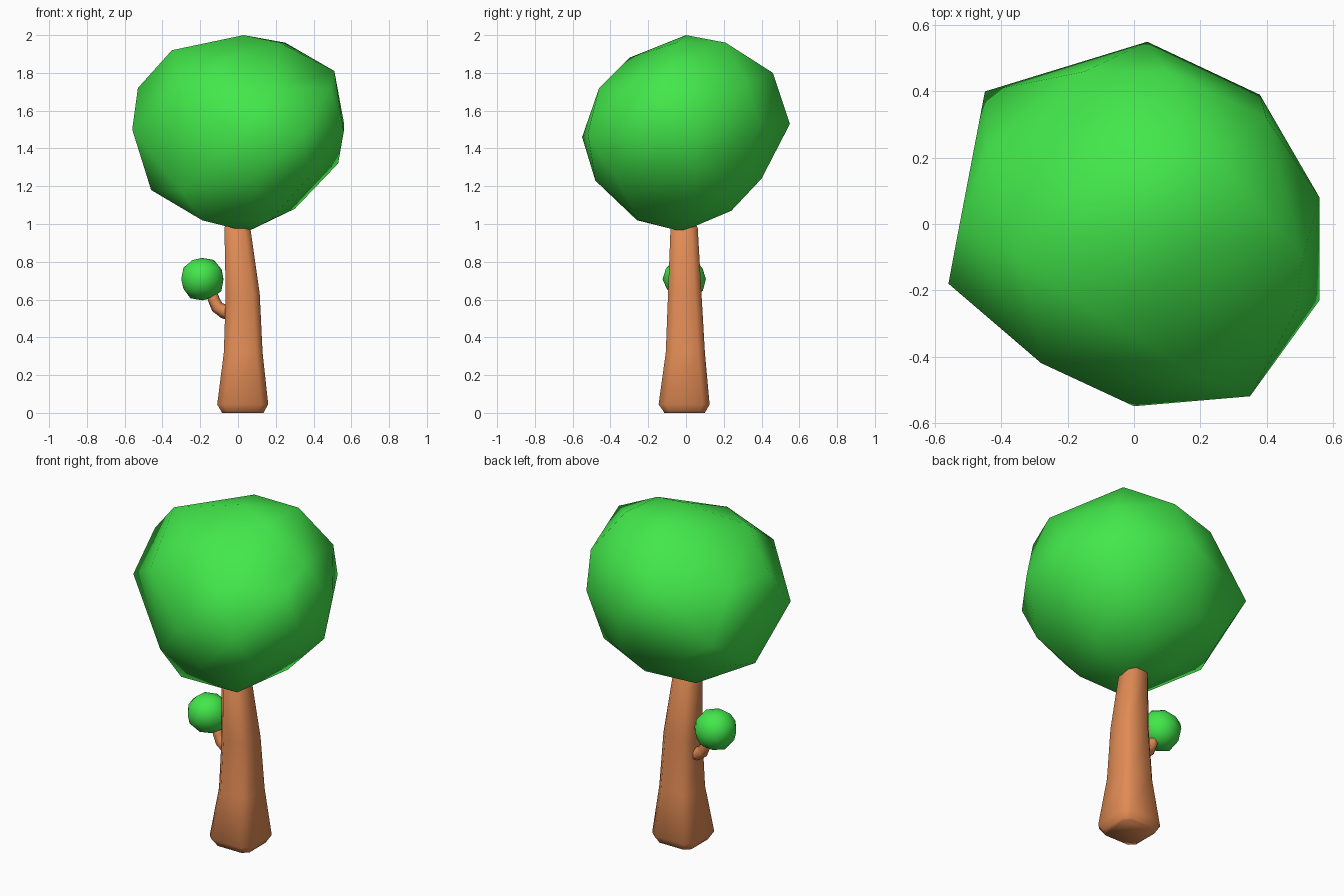
import bpy, bmesh, random
from mathutils import Vector

if "Cube" in bpy.data.objects:
    bpy.data.objects.remove(bpy.data.objects["Cube"])

random.seed(4)


def material(name, rgb):
    m = bpy.data.materials.new(name)
    m.diffuse_color = (*rgb, 1)
    m.use_nodes = True
    m.node_tree.nodes["Principled BSDF"].inputs["Base Color"].default_value = m.diffuse_color
    return m


GREEN = material("leaf_green", (0.055, 0.80, 0.07))
BROWN = material("bark_brown", (0.76, 0.26, 0.09))


def finish(bm, name, mat):
    bmesh.ops.recalc_face_normals(bm, faces=bm.faces)
    for f in bm.faces:
        f.smooth = True
    me = bpy.data.meshes.new(name)
    bm.to_mesh(me)
    bm.free()
    me.materials.append(mat)
    ob = bpy.data.objects.new(name, me)
    bpy.context.collection.objects.link(ob)
    return ob


def loft(name, rings, mat):
    """Skin a list of equal-length point rings and cap both ends."""
    bm = bmesh.new()
    loops = [[bm.verts.new(p) for p in r] for r in rings]
    n = len(loops[0])
    for a, b in zip(loops, loops[1:]):
        for i in range(n):
            j = (i + 1) % n
            bm.faces.new((a[i], a[j], b[j], b[i]))
    bm.faces.new(loops[0])
    bm.faces.new(loops[-1])
    return finish(bm, name, mat)


# Crown: lumpy low-poly ball, the hull of its corners from top to bottom
corners = (
    (0.03, 0, 2.0), (0.25, 0.21, 1.96), (-0.04, 0.21, 1.96), (0.22, -0.05, 1.96),
    (-0.35, -0.10, 1.92), (-0.06, -0.30, 1.88), (0.51, -0.10, 1.81), (0.10, 0.46, 1.80),
    (-0.15, 0.46, 1.72), (0.40, 0.32, 1.74), (-0.53, -0.02, 1.72), (0.20, -0.46, 1.72),
    (-0.44, 0.22, 1.70), (-0.28, -0.42, 1.70), (0.49, -0.26, 1.72),
    (0.56, 0.08, 1.54), (0.04, 0.55, 1.53), (0.38, 0.39, 1.53), (-0.56, -0.18, 1.50),
    (0, -0.55, 1.46), (0.56, -0.23, 1.49), (0.35, -0.52, 1.48), (-0.45, 0.40, 1.43),
    (0.53, 0.05, 1.32), (0.15, 0.40, 1.24), (-0.15, 0.38, 1.22), (0.35, 0.27, 1.21),
    (-0.38, 0.28, 1.24), (0.08, -0.48, 1.23), (0.37, -0.37, 1.24), (-0.46, 0.01, 1.18),
    (-0.30, -0.30, 1.17), (0.30, 0.04, 1.08), (0.10, 0.24, 1.07), (-0.19, -0.26, 1.02),
    (0.17, -0.25, 1.02), (-0.15, 0.12, 1.02), (0.05, -0.02, 0.96))
bm = bmesh.new()
for p in corners:
    bm.verts.new(p)
hull = bmesh.ops.convex_hull(bm, input=bm.verts[:])
bmesh.ops.delete(bm, geom=list({g for g in hull["geom_interior"] + hull["geom_unused"]
                               if isinstance(g, bmesh.types.BMVert)}), context="VERTS")
finish(bm, "crown", GREEN)

# Trunk: chamfered-square sections (z, x min, x max, y min, y max, squareness)
sections = [(0.0, -0.085, 0.135, -0.115, 0.10, .72), (0.01, -0.09, 0.14, -0.12, 0.105, .72),
            (0.045, -0.11, 0.16, -0.145, 0.125, .72), (0.32, -0.075, 0.13, -0.107, 0.10, .65),
            (0.63, -0.065, 0.115, -0.095, 0.082, .6), (0.98, -0.072, 0.065, -0.082, 0.062, .55),
            (1.02, -0.05, 0.045, -0.06, 0.04, .5)]
rings = []
for z, x0, x1, y0, y1, k in sections:
    cx, cy, hx, hy = (x0 + x1) / 2, (y0 + y1) / 2, (x1 - x0) / 2, (y1 - y0) / 2
    octagon = ((1, -k), (1, k), (k, 1), (-k, 1), (-1, k), (-1, -k), (-k, -1), (k, -1))
    rings.append([(cx + hx * u, cy + hy * v, z) for u, v in octagon])
loft("trunk", rings, BROWN)

# Branch: short elbow out of the trunk's left side
path = [Vector(p) for p in ((-0.03, 0, 0.525), (-0.075, 0, 0.537), (-0.11, 0, 0.56),
                            (-0.128, 0, 0.60), (-0.15, 0, 0.66))]
rings = []
for i, p in enumerate(path):
    t = (path[min(i + 1, 4)] - path[max(i - 1, 0)]).normalized()
    y = Vector((0, 1, 0))
    side = t.cross(y)
    r = 0.040 - 0.003 * i
    rings.append([p + side * r * u + y * r * v for u, v in
                  ((1, 0), (.5, .87), (-.5, .87), (-1, 0), (-.5, -.87), (.5, -.87))])
loft("branch", rings, BROWN)

# Small leaf ball on the branch
bm = bmesh.new()
bmesh.ops.create_icosphere(bm, subdivisions=2, radius=0.115)
for v in bm.verts:
    v.co *= random.uniform(0.95, 1.05)
    v.co += Vector((-0.19, -0.005, 0.708))
finish(bm, "small_leaf_ball", GREEN)
